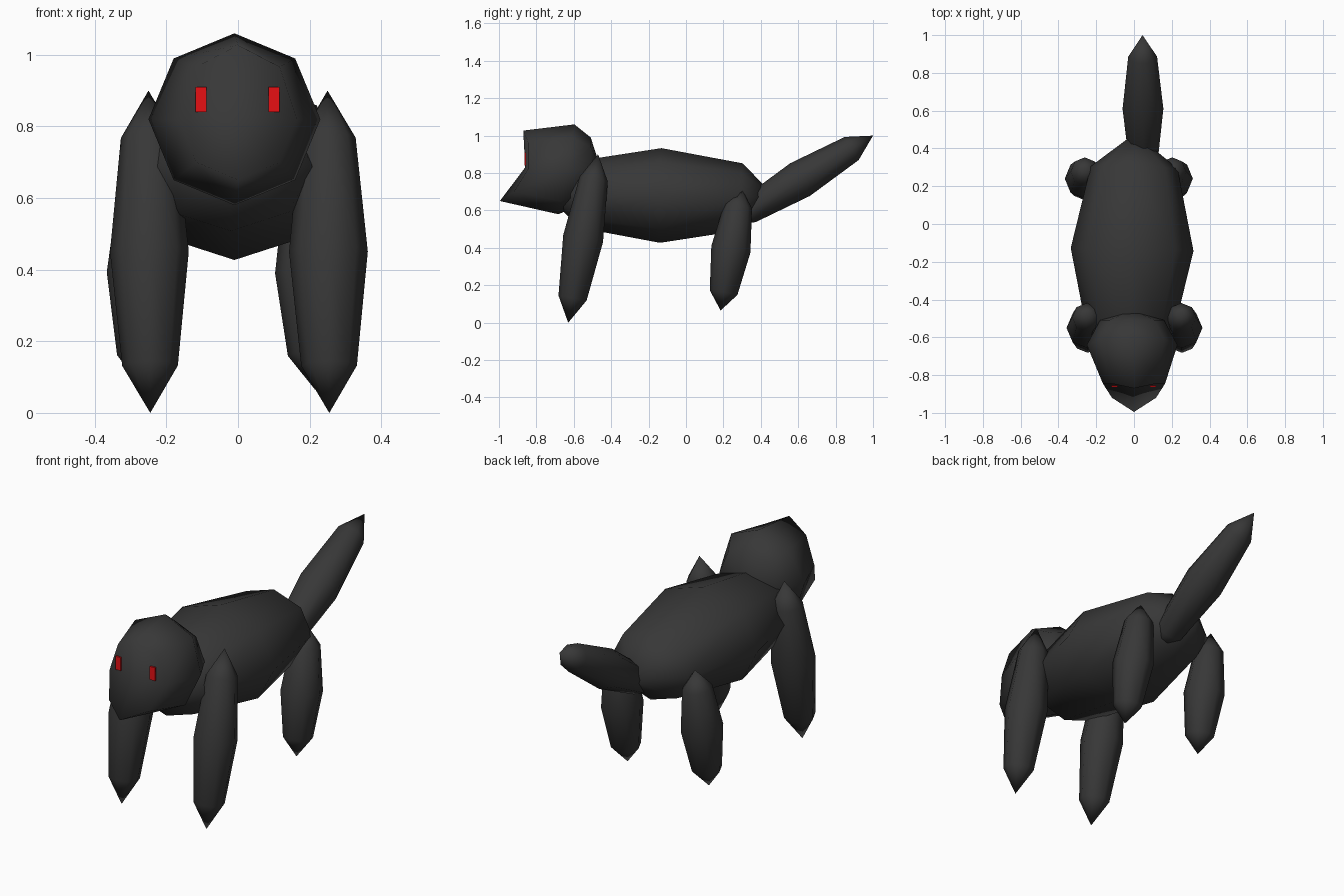
import bpy, bmesh
from mathutils import Vector, Matrix

cube = bpy.data.objects.get("Cube")
if cube:
    bpy.data.objects.remove(cube, do_unlink=True)


def material(name, color):
    m = bpy.data.materials.new(name)
    m.use_nodes = True
    m.diffuse_color = color
    bsdf = m.node_tree.nodes["Principled BSDF"]
    bsdf.inputs["Base Color"].default_value = color
    bsdf.inputs["Roughness"].default_value = 0.8
    return m


fur = material("charcoal", (0.039, 0.039, 0.039, 1))
red = material("bright red", (0.8, 0.005, 0.007, 1))


def finish(name, bm, mat, smooth=True):
    bmesh.ops.recalc_face_normals(bm, faces=bm.faces)
    for f in bm.faces:
        f.smooth = smooth
    mesh = bpy.data.meshes.new(name)
    bm.to_mesh(mesh)
    bm.free()
    mesh.materials.append(mat)
    ob = bpy.data.objects.new(name, mesh)
    bpy.context.collection.objects.link(ob)
    return ob


def spindle(start, end, rx, ry):
    """Eight-sided low-poly ellipsoid stretched between two tips."""
    start, end = Vector(start), Vector(end)
    axis = (end - start) / 2
    side = (Vector((1, 0, 0)) - axis * axis.x / axis.length_squared).normalized()
    up = axis.cross(side).normalized()
    mat = Matrix((side * rx, up * ry, axis)).transposed().to_4x4()
    mat.translation = (start + end) / 2
    bm = bmesh.new()
    bmesh.ops.create_uvsphere(bm, u_segments=8, v_segments=4, radius=1, matrix=mat)
    return bm


# Body and tail
finish("body", spindle((-0.025, -0.75, 0.69), (0.005, 0.48, 0.67), 0.325, 0.253), fur)
finish("tail", spindle((0.05, 0.22, 0.53), (0.045, 1.0, 1.0), 0.108, 0.102), fur)

# Legs
for side, s in (("left", 1), ("right", -1)):
    finish("front_leg_" + side,
           spindle((0.25 * s + 0.005, -0.63, 0), (0.25 * s, -0.47, 0.9), 0.11, 0.108), fur)
    finish("rear_leg_" + side,
           spindle((0.24 * s - 0.025, 0.185, 0.065), (0.23 * s - 0.03, 0.295, 0.72),
                   0.104, 0.106), fur)

# Head: front ring pulled into a jutting jaw, front tip pushed in as the face
cx, cy, cz, r = -0.01, -0.64, 0.82, 0.24
head = spindle((cx, cy - 0.185, cz), (cx, cy + 0.185, cz), r, r)
for v in head.verts:
    dy, dz = v.co.y - cy, v.co.z - cz
    if abs(dy) < 0.01:                      # widest ring leans back
        v.co.y += 0.18 * dz
    elif dy < -0.16:                        # centre of the face
        v.co.y, v.co.z = -0.86, 0.83
    elif dy < 0:                            # brow, cheeks and jaw
        drop = max(0, -dz / (r * 0.707))
        v.co.y = -0.845 - 0.15 * drop ** 2 - (0.025 if dz > 0.15 else 0)
        v.co.x = cx + (v.co.x - cx) * 0.97 + 0.01
        v.co.z = cz + dz * (1.22 if dz > 0 else 1.0)
finish("head", head, fur)

# Eyes
for side, x in (("left", 0.1), ("right", -0.103)):
    eye = bmesh.new()
    bmesh.ops.create_cube(eye, size=1, matrix=Matrix.Translation((x, -0.859, 0.875))
                          @ Matrix.Diagonal((0.031, 0.0095, 0.07, 1)))
    finish("eye_" + side, eye, red, smooth=False)
